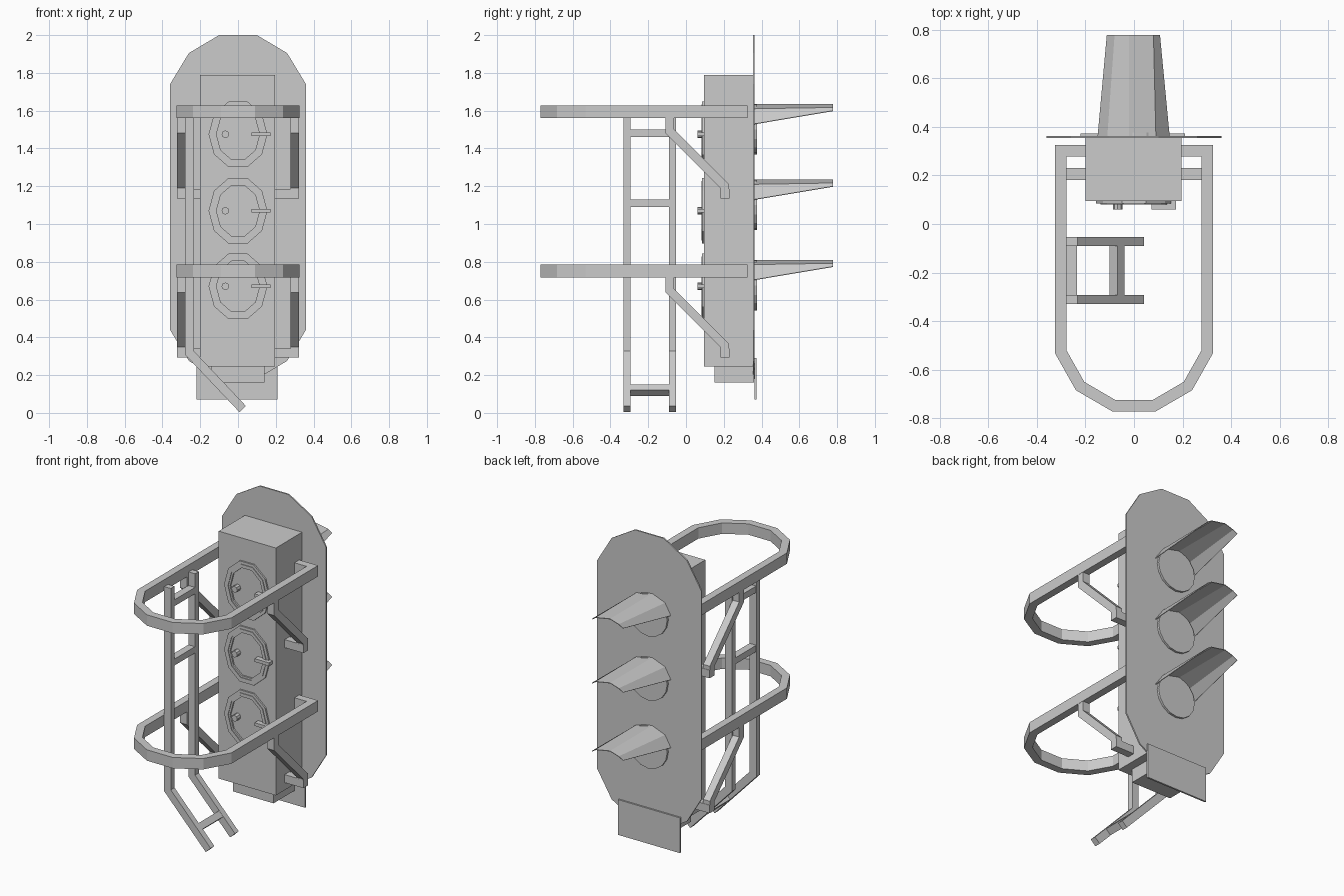
import bpy, bmesh, math
from mathutils import Vector

old = bpy.data.objects.get("Cube")
if old:
    bpy.data.objects.remove(old)

GREY = (0.6, 0.6, 0.6, 1)
grey = bpy.data.materials.new("plain grey")
grey.use_nodes = True
grey.diffuse_color = GREY
grey.node_tree.nodes["Principled BSDF"].inputs["Base Color"].default_value = GREY


def finish(name, bm):
    bmesh.ops.recalc_face_normals(bm, faces=bm.faces)
    mesh = bpy.data.meshes.new(name)
    bm.to_mesh(mesh)
    bm.free()
    mesh.materials.append(grey)
    obj = bpy.data.objects.new(name, mesh)
    bpy.context.collection.objects.link(obj)
    return obj


def place(plane, u, v, w):
    """Map plane coordinates plus depth to x, y, z."""
    return {"xy": (u, v, w), "xz": (u, w, v), "yz": (w, u, v)}[plane]


def prism(name, plane, outline, low, high):
    bm = bmesh.new()
    face = bm.faces.new([bm.verts.new(place(plane, u, v, low)) for u, v in outline])
    out = bmesh.ops.extrude_face_region(bm, geom=[face])["geom"]
    verts = [g for g in out if isinstance(g, bmesh.types.BMVert)]
    bmesh.ops.translate(bm, vec=place(plane, 0, 0, high - low), verts=verts)
    return finish(name, bm)


def box(name, x, y, z):
    return prism(name, "xy", [(x[0], y[0]), (x[1], y[0]), (x[1], y[1]), (x[0], y[1])], *z)


def bar(name, plane, path, width, low, high, closed=False):
    """Rectangular bar with mitred corners along a flat path."""
    pts = [Vector(p) for p in path]
    n = len(pts)
    bm = bmesh.new()
    rings = []
    for i, p in enumerate(pts):
        before = p - pts[i - 1] if closed or i else pts[1] - p
        after = pts[(i + 1) % n] - p if closed or i < n - 1 else before
        before, after = before.normalized(), after.normalized()
        n1, n2 = Vector((-before.y, before.x)), Vector((-after.y, after.x))
        side = (n1 + n2) * (width / 2 / (1 + n1.dot(n2)))
        corners = [(p + side, low), (p + side, high), (p - side, high), (p - side, low)]
        rings.append([bm.verts.new(place(plane, c.x, c.y, w)) for c, w in corners])
    for i in range(n if closed else n - 1):
        a, b = rings[i], rings[(i + 1) % n]
        for k in range(4):
            bm.faces.new((a[k], a[k - 1], b[k - 1], b[k]))
    if not closed:
        bm.faces.new(rings[0])
        bm.faces.new(rings[-1])
    return finish(name, bm)


def ellipse(cx, cz, rx, rz, sides):
    steps = [2 * math.pi * i / sides for i in range(sides)]
    return [(cx + rx * math.cos(a), cz + rz * math.sin(a)) for a in steps]


# Housing, lower box and sign plate
box("housing", (-0.2, 0.195), (0.095, 0.357), (0.245, 1.79))
box("lower_box", (-0.14, 0.14), (0.15, 0.36), (0.16, 0.25))
box("sign_plate", (-0.22, 0.21), (0.362, 0.373), (0.07, 0.29))

# Backing board with chamfered ends
corner = [(0.36, 0.65), (0.26, 0.815), (0.1, 0.91)]
mid = 1.09
half = corner + [(-x, z) for x, z in reversed(corner)]
board = [(x, mid + z) for x, z in half] + [(x, mid - z) for x, z in reversed(half)]
prism("backing_board", "xz", board, 0.354, 0.363)

# Lamps: hatch rim, knob and handle in front, lens and hood behind
hood_base = [(-0.15, -0.105), (-0.11, -0.035), (-0.02, 0), (0.09, -0.025), (0.147, -0.105)]
hood_tip = [(-0.112, -0.035), (-0.08, -0.018), (-0.02, 0), (0.08, -0.018), (0.107, -0.035)]
for label, z, top in (("upper", 1.475, 1.635), ("middle", 1.07, 1.235), ("lower", 0.67, 0.81)):
    bar(label + "_hatch_rim", "xz", ellipse(0, z, 0.135, 0.162, 10), 0.04, 0.085, 0.1, True)
    bar(label + "_hatch_ridge", "xz", ellipse(0, z, 0.132, 0.159, 10), 0.012, 0.081, 0.09, True)
    prism(label + "_knob", "xz", ellipse(-0.067, z, 0.02, 0.02, 8), 0.06, 0.1)
    box(label + "_handle", (0.072, 0.172), (0.06, 0.1), (z - 0.01, z + 0.01))
    prism(label + "_lens", "xz", ellipse(0, top - 0.135, 0.133, 0.133, 16), 0.36, 0.376)
    bm = bmesh.new()
    base = [bm.verts.new((x, 0.36, top + dz)) for x, dz in hood_base]
    tip = [bm.verts.new((x, 0.778, top + dz)) for x, dz in hood_tip]
    for i in range(len(base) - 1):
        bm.faces.new((base[i], base[i + 1], tip[i + 1], tip[i]))
    hood = finish(label + "_hood", bm)
    thick = hood.modifiers.new("thickness", "SOLIDIFY")
    thick.thickness = 0.004

# Guard rails with struts on both sides
rail = [(0.195, 0.302), (0.302, 0.302), (0.302, -0.525), (0.222, -0.667), (0.083, -0.748)]
rail += [(-x, y) for x, y in reversed(rail)]
for label, z in (("upper", 1.56), ("lower", 0.717)):
    bar(label + "_guard_rail", "xy", rail, 0.047, z, z + 0.068)
    strut = [(-0.085, z + 0.01), (-0.085, z - 0.07), (0.205, z - 0.36), (0.205, z - 0.425)]
    for side, sign in (("left", 1), ("right", -1)):
        inner, outer = sorted((sign * 0.278, sign * 0.324))
        bar(f"{label}_{side}_strut", "yz", strut, 0.045, inner, outer)
        box(f"{label}_{side}_bracket", sorted((sign * 0.19, sign * 0.324)),
            (0.182, 0.23), (z - 0.425, z - 0.375))

# Ladder: two bent poles and rungs
pole = [(-0.257, 1.585), (-0.257, 0.318), (0.025, 0.02)]
for label, y in (("front", -0.33), ("rear", -0.09)):
    bar(label + "_ladder_pole", "xz", pole, 0.047, y, y + 0.037)
for label, z in (("upper", 1.48), ("middle", 1.11)):
    box(label + "_rung", (-0.28, -0.234), (-0.31, -0.07), (z - 0.02, z + 0.02))
bar("lower_rung", "xz", [(-0.084, 0.135), (-0.056, 0.105)], 0.045, -0.31, -0.07)
